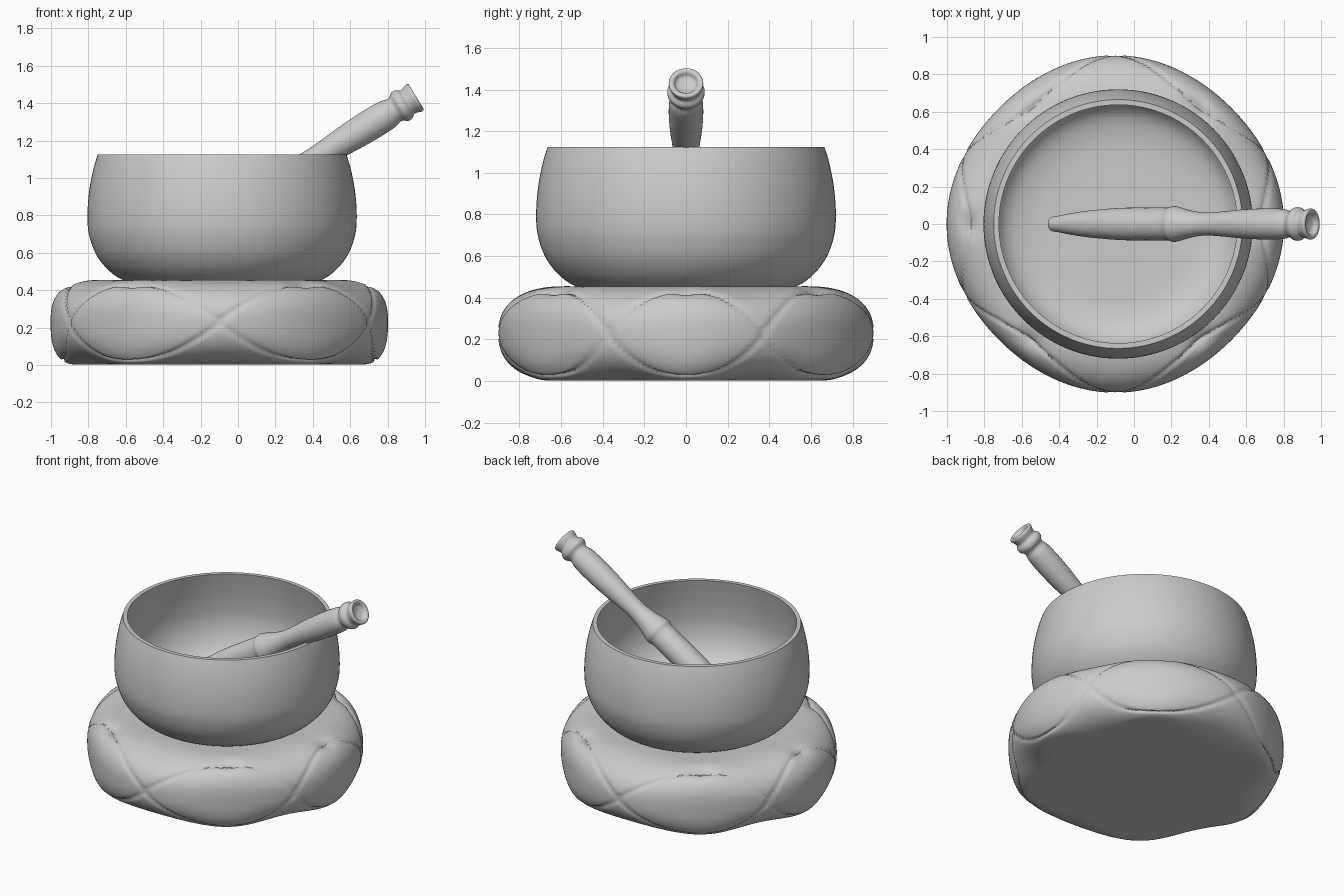
import bpy, bmesh
from math import sin, cos, pi, radians, exp
from mathutils import Vector, Matrix

if "Cube" in bpy.data.objects:
    bpy.data.objects.remove(bpy.data.objects["Cube"])

grey = bpy.data.materials.new("plain_grey")
grey.use_nodes = True
colour = (0.6, 0.6, 0.6, 1)
grey.diffuse_color = colour
grey.node_tree.nodes["Principled BSDF"].inputs["Base Color"].default_value = colour


def smooth_path(points, steps):
    """Catmull-Rom curve through profile points."""
    p = [Vector(q) for q in points]
    p = [p[0]] + p + [p[-1]]
    path = []
    for a, b, c, d in zip(p, p[1:], p[2:], p[3:]):
        for k in range(steps):
            t = k / steps
            path.append(0.5 * (2 * b + (c - a) * t + (2 * a - 5 * b + 4 * c - d) * t * t
                               + (3 * b - a - 3 * c + d) * t ** 3))
    return path + [p[-1]]


def make_round(name, ring_count, segments, surface):
    """Closed round body: surface(ring, angle) gives points, poles capped."""
    bm = bmesh.new()
    rings = [[bm.verts.new(surface(i, 2 * pi * j / segments)) for j in range(segments)]
             for i in range(ring_count)]
    for low, high in zip(rings, rings[1:]):
        for j in range(segments):
            k = (j + 1) % segments
            bm.faces.new((low[j], low[k], high[k], high[j]))
    bm.faces.new(rings[0][::-1])
    bm.faces.new(rings[-1])
    bmesh.ops.recalc_face_normals(bm, faces=bm.faces)
    mesh = bpy.data.meshes.new(name)
    bm.to_mesh(mesh)
    bm.free()
    obj = bpy.data.objects.new(name, mesh)
    bpy.context.collection.objects.link(obj)
    mesh.materials.append(grey)
    bpy.ops.object.select_all(action="DESELECT")
    obj.select_set(True)
    bpy.context.view_layer.objects.active = obj
    bpy.ops.object.shade_smooth_by_angle(angle=radians(40))
    return obj


def lathe(name, path, segments):
    return make_round(name, len(path), segments,
                      lambda i, a: (path[i].x * cos(a), path[i].x * sin(a), path[i].y))


# Padded cushion: six lens panels outlined by two crossing wavy seams
WALL, TOP = 72, 12
def cushion_surface(i, a):
    phase = 3 * (a + radians(6.5) * sin(2 * a))
    lens = cos(phase) ** 2
    outer = 0.89 + 0.012 * cos(4 * a)
    low, high = 0.60 + 0.15 * lens, 0.58 + 0.06 * lens
    b = radians(-90 + 180 * min(i, WALL) / WALL)
    inner = low if b < 0 else high
    power = 0.85 - 0.1 * lens
    c, s = max(cos(b), 0) ** power, abs(sin(b)) ** power
    r = inner + (outer - inner) * c
    z = 0.23 + (0.225 if b > 0 else -0.228) * s
    # stitched grooves and pinches at the top of each panel
    reach = radians(62) * cos(phase)
    groove = sum(exp(-((b - side * reach) / 0.05) ** 2) for side in (1, -1))
    pinch = exp(-((b - 1.1) / 0.22) ** 2) * max(0, lens) ** 12
    depth = 0.012 * min(groove, 1) + 0.022 * pinch
    r -= depth * cos(b)
    z -= depth * sin(b)
    if i > WALL:
        t = (i - WALL) / TOP
        r *= 1 - 0.98 * t
        z -= 0.03 * t
    return (r * cos(a), r * sin(a), z)

cushion = make_round("cushion", WALL + TOP + 1, 240, cushion_surface)
cushion.location.x = -0.1

# Bowl: outer wall, flat rim, inner wall and floor
outside = smooth_path([(0.01, 0.425), (0.42, 0.425), (0.52, 0.45), (0.60, 0.50), (0.67, 0.585),
                       (0.71, 0.69), (0.72, 0.79), (0.712, 0.92), (0.69, 1.04), (0.665, 1.125)], 6)
inside = smooth_path([(0.637, 1.125), (0.66, 1.02), (0.68, 0.9), (0.685, 0.78), (0.66, 0.67),
                      (0.60, 0.58), (0.50, 0.535), (0.35, 0.52), (0.01, 0.52)], 6)
bowl = lathe("bowl", outside + inside, 128)
bowl.location.x = -0.085

# Mallet: turned handle, collar, waist and grooved knob with a dished end
mallet_path = smooth_path([(0.005, 0), (0.035, 0.01), (0.045, 0.06), (0.064, 0.18), (0.078, 0.32),
                           (0.087, 0.48), (0.087, 0.68), (0.088, 0.745), (0.096, 0.775),
                           (0.09, 0.81), (0.075, 0.87), (0.062, 0.96), (0.065, 1.06),
                           (0.078, 1.22), (0.083, 1.36), (0.08, 1.46), (0.07, 1.5),
                           (0.074, 1.52), (0.088, 1.54), (0.088, 1.565), (0.074, 1.585),
                           (0.074, 1.60), (0.083, 1.63), (0.078, 1.643), (0.06, 1.64),
                           (0.045, 1.62), (0.005, 1.61)], 4)
mallet = lathe("mallet", mallet_path, 48)
tilt = Matrix.Rotation(radians(90 - 31.4), 4, "Y")
mallet.matrix_world = Matrix.Translation((-0.45, 0, 0.578)) @ tilt
